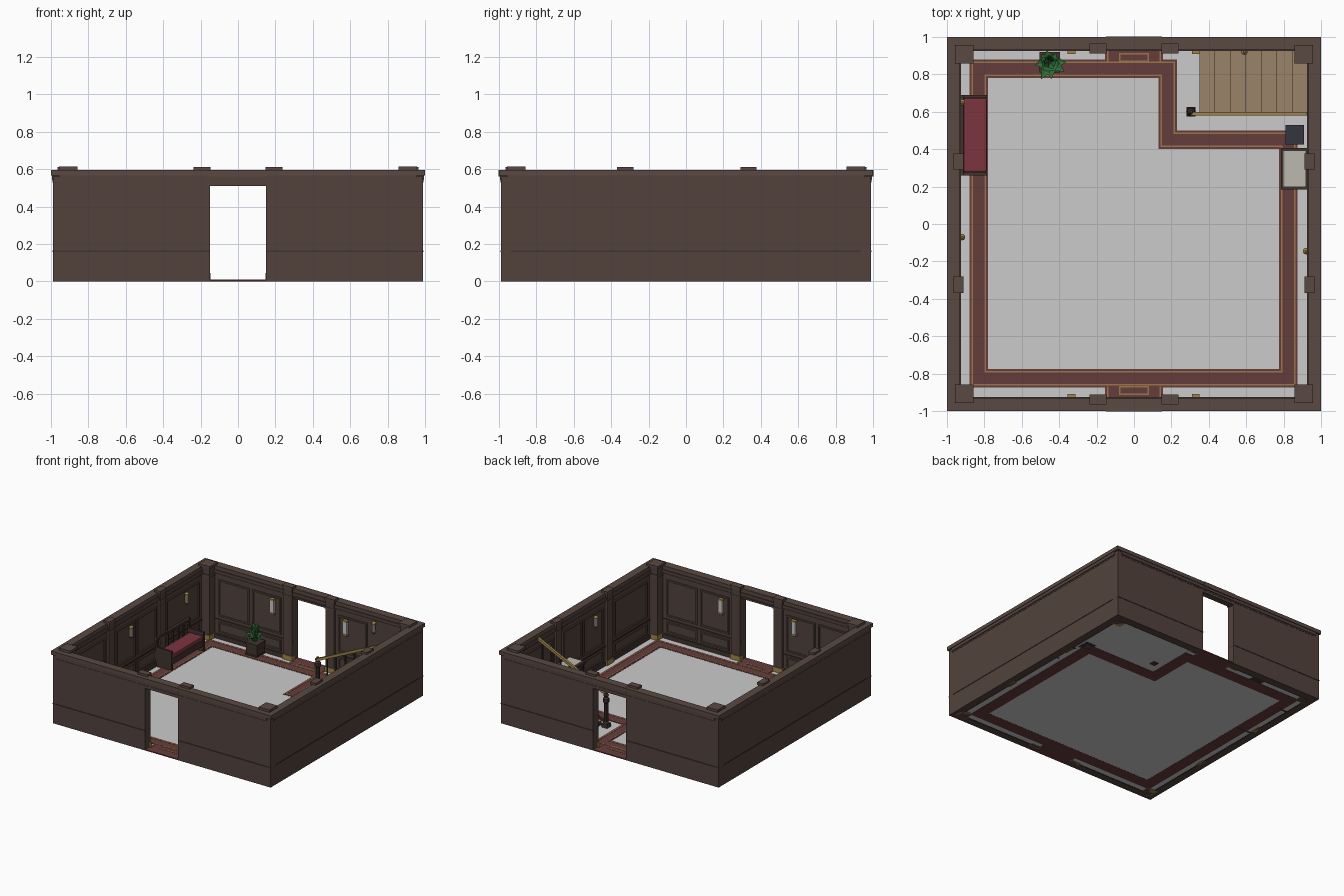
import bpy, bmesh, math, random
from mathutils import Vector, Matrix

if "Cube" in bpy.data.objects:
    bpy.data.objects.remove(bpy.data.objects["Cube"])

random.seed(4)
MATS = {}
COL = dict(wood=(.085, .055, .046), trim=(.10, .066, .054), dark=(.05, .033, .028), carpet=(.13, .045, .045),
           gold=(.36, .23, .07), line=(.33, .18, .07), cushion=(.2, .035, .05), tread=(.32, .23, .14),
           leaf=(.03, .16, .04), navy=(.035, .035, .05), white=(.85, .85, .83), marble=(.5, .48, .42), glass=(.7, .65, .5))


def mat(key):
    if key not in MATS:
        m = bpy.data.materials.new(key)
        m.diffuse_color = (*COL[key], 1)
        m.use_nodes = True
        m.node_tree.nodes["Principled BSDF"].inputs["Base Color"].default_value = m.diffuse_color
        MATS[key] = m
    return MATS[key]


def finish(name, bm, key):
    bmesh.ops.recalc_face_normals(bm, faces=bm.faces)
    me = bpy.data.meshes.new(name)
    bm.to_mesh(me)
    bm.free()
    ob = bpy.data.objects.new(name, me)
    bpy.context.collection.objects.link(ob)
    if key:
        me.materials.append(mat(key))
    return ob


def boxes(name, items, key):
    """items: (x0, x1, y0, y1, z0, z1)"""
    bm = bmesh.new()
    for x0, x1, y0, y1, z0, z1 in items:
        M = Matrix.Translation(((x0+x1)/2, (y0+y1)/2, (z0+z1)/2)) @ Matrix.Diagonal((x1-x0, y1-y0, z1-z0, 1))
        bmesh.ops.create_cube(bm, size=1, matrix=M)
    return finish(name, bm, key)


def lathe(name, spots, profile, key, n=10):
    """stack of cones along z at each spot; profile: (r, z)"""
    bm = bmesh.new()
    for x, y, z in spots:
        for (r0, z0), (r1, z1) in zip(profile, profile[1:]):
            bmesh.ops.create_cone(bm, cap_ends=True, segments=n, radius1=r0, radius2=r1, depth=z1-z0,
                                  matrix=Matrix.Translation((x, y, z+(z0+z1)/2)))
    return finish(name, bm, key)


def side(s, u0, u1, d0, d1, z0, z1):
    """box on wall s, u along the wall, d outward from the centre"""
    return {'front': (u0, u1, -d1, -d0, z0, z1), 'back': (u0, u1, d0, d1, z0, z1),
            'left': (-d1, -d0, u0, u1, z0, z1), 'right': (d0, d1, u0, u1, z0, z1)}[s]


def frame(s, u0, u1, z0, z1, w=.012, d0=.926, d1=.936):
    return [side(s, u0, u1, d0, d1, z0, z0+w), side(s, u0, u1, d0, d1, z1-w, z1),
            side(s, u0, u0+w, d0, d1, z0, z1), side(s, u1-w, u1, d0, d1, z0, z1)]


# Walls, cap rail, cornice, chair rail, baseboard
wall, cap, cornice, rail, base, panels = [], [], [], [], [], []
for s in ('front', 'back', 'left', 'right'):
    fb = s in ('front', 'back')
    spans = [(-.99, -.15), (.15, .99)] if fb else [(-.936, .936)]
    for a, b in spans:
        wall.append(side(s, a, b, .936, .99, 0, .56))
        rail.append(side(s, a, b, .928, .993, .157, .165))
        ia, ib = max(a, -.93), min(b, .93)
        base.append(side(s, ia, ib, .924, .937, 0, .04))
    if fb:
        wall.append(side(s, -.15, .15, .94, .99, .51, .56))
    L = 1.0 if fb else .935
    cap.append(side(s, -L, L, .933, 1.0, .565, .595))
    cornice += [side(s, -.955, .955, .926, .995, .54, .565), side(s, -.95, .95, .93, .992, .528, .536)]
    bays = [(-.83, -.55), (-.52, -.26), (.26, .52), (.55, .83)] if fb else [(-.83, -.4), (-.25, .0), (.02, .27), (.4, .83)]
    for a, b in bays:
        if not (s == 'back' and a > .5):
            panels += frame(s, a, b, .19, .49) + frame(s, a, b, .055, .145)
boxes('wall', wall, 'wood')
boxes('wall_cap', cap, 'trim')
boxes('cornice', cornice, 'wood')
boxes('chair_rail', rail, 'dark')
boxes('baseboard', base, 'dark')
boxes('wall_panel_frame', panels, 'trim')

# Corner columns, door and wall pilasters: shaft, neck, cap, brass foot
shaft, head, foot = [], [], []
for sx in (-1, 1):
    for sy in (-1, 1):
        def column(r, z0, z1):
            x, y = sx*.907, sy*.907
            return (x-r, x+r, y-r, y+r, z0, z1)
        shaft.append(column(.042, 0, .6))
        head += [column(.05, .595, .615), column(.048, .52, .54)]
        foot.append(column(.047, 0, .045))
posts = [(s, u, .045) for s in ('front', 'back') for u in (-.192, .192)]
posts += [(s, u, .043) for s in ('left', 'right') for u in (-.325, .335)]
for s, u, r in posts:
    shaft.append(side(s, u-r+.006, u+r-.006, .917, .94, 0, .6))
    head += [side(s, u-r, u+r, .912, .965, .59, .612), side(s, u-r, u+r, .914, .94, .52, .535)]
    foot.append(side(s, u-r, u+r, .912, .945, 0, .045))
boxes('column_shaft', shaft, 'wood')
boxes('column_cap', head, 'trim')
boxes('column_foot', foot, 'gold')
boxes('door_lintel', [side(s, -.15, .15, .937, 1.002, .56, .597) for s in ('front', 'back')], 'trim')

# Floor and carpet runner with gold lines
boxes('floor_border', [(-.936, .936, -.936, .936, .002, .005)], 'white')
LOOP = [Vector(p) for p in ((-.83, -.825), (.825, -.825), (.825, .45), (.18, .45), (.18, .83), (-.83, .83))]


def offset(o):
    out = []
    for i, p in enumerate(LOOP):
        a, b = (p-LOOP[i-1]).normalized(), (LOOP[(i+1) % len(LOOP)]-p).normalized()
        out.append(p + o*Vector((-a.y-b.y, a.x+b.x)))
    return out


def ring(name, a, b, z0, z1, key):
    bm = bmesh.new()
    A, B = offset(a), offset(b)
    V = [[bm.verts.new((*p, z)) for p in P] for P, z in ((A, z0), (B, z0), (B, z1), (A, z1))]
    n = len(A)
    for i in range(n):
        j = (i+1) % n
        for k in range(4):
            m = (k+1) % 4
            bm.faces.new((V[k][i], V[k][j], V[m][j], V[m][i]))
    return finish(name, bm, key)


bm = bmesh.new()
f = bm.faces.new([bm.verts.new((*p, .001)) for p in offset(.048)])
up = bmesh.ops.extrude_face_region(bm, geom=[f])['geom']
bmesh.ops.translate(bm, vec=(0, 0, .005), verts=[v for v in up if isinstance(v, bmesh.types.BMVert)])
finish('floor_centre', bm, None)
ring('carpet', -.05, .05, 0, .008, 'carpet')
ring('carpet_line_outer', -.038, -.03, .007, .01, 'line')
ring('carpet_line_inner', .03, .038, .007, .01, 'line')
mats, lines = [], []
for s in ('front', 'back'):
    mats.append(side(s, -.155, .155, .87, .99, 0, .008))
    lines += frame(s, -.08, .08, .007, .01, .008, .865, .91)[2:]
    lines += [side(s, -.08, .08, d, d+.008, .007, .01) for d in (.865, .905)]
    lines += [side(s, u-.004, u+.004, .87, .935, .007, .01) for u in (-.14, .14)]
boxes('door_mat', mats, 'carpet')
boxes('door_mat_line', lines, 'line')

# Bench
boxes('bench_frame', [(-.93, -.785, .26, .275, 0, .165), (-.93, -.785, .675, .69, 0, .165),
                      (-.93, -.79, .275, .675, .075, .1), (-.8, -.79, .275, .675, .05, .1),
                      (-.935, -.912, .26, .69, .225, .245)]
      + [(-.93, -.917, y, y+.014, .1, .225) for y in [.262 + .0686*i for i in range(7)]], 'dark')
cushion = boxes('bench_cushion', [(-.912, -.787, .277, .673, .1, .135)], 'cushion')
bev = cushion.modifiers.new('soft_edge', 'BEVEL')
bev.width, bev.segments = .008, 2

# Staircase with balustrade
N, X0, W, H = 7, .355, .0825, .045
boxes('stair_step', [(X0+i*W, .945, .59, .936, .004, (i+1)*H-.008) for i in range(N)], 'dark')
boxes('stair_tread', [(X0+i*W-.006, X0+(i+1)*W, .585, .936, (i+1)*H-.008, (i+1)*H) for i in range(N)], 'tread')
slope = .47
lathe('newel_post', [(.305, .6, 0)], [(.026, 0), (.026, .04), (.016, .05), (.016, .2), (.024, .21), (.024, .24),
                                      (.014, .25), (.022, .265), (.008, .285)], 'dark', 8)
boxes('newel_base', [(.28, .33, .575, .625, 0, .035)], 'dark')
for nm, z0, r, key in (('handrail', .265, .01, 'gold'), ('stair_stringer', .03, .008, 'dark')):
    p, q = Vector((.305, .59, z0)), Vector((.93, .59, z0+.625*slope))
    bm = bmesh.new()
    bmesh.ops.create_cube(bm, size=1, matrix=Matrix.Translation((p+q)/2) @ (q-p).to_track_quat('X', 'Z').to_matrix().to_4x4()
                          @ Matrix.Diagonal(((q-p).length, 2*r, 2*r, 1)))
    finish(nm, bm, key)
boxes('baluster', [(x-.005, x+.005, .587, .597, (i+1)*H, .265+(x-.305)*slope)
                   for i in range(N) for x in [X0+(i+.5)*W]], 'dark')

# Side table with stone top, and bin
boxes('table_frame', [(.785, .925, .185, .405, .235, .255)]
      + [(x, x+.016, y, y+.016, 0, .235) for x in (.792, .905) for y in (.192, .382)]
      + [(.795, .918, .195, .395, .205, .235), (.8, .915, .2, .39, .05, .062)], 'dark')
boxes('table_top', [(.8, .918, .2, .39, .25, .262)], 'marble')
boxes('bin', [(.815, .905, .43, .525, 0, .19), (.811, .909, .426, .529, .19, .205)], 'navy')

# Potted plant
PX, PY = -.45, .865
boxes('planter', [(PX-.05, PX+.05, PY-.05, PY+.05, .01, .105), (PX-.055, PX+.055, PY-.055, PY+.055, .095, .11),
                  (PX-.054, PX+.054, PY-.054, PY+.054, 0, .02)], 'dark')
bm = bmesh.new()
for i in range(14):
    a = i*2.4
    outer = i < 8
    reach, rise = (.095, .06) if outer else (.04, .15)
    reach *= random.uniform(.85, 1.15)
    d, t = Vector((math.cos(a), math.sin(a), 0)), Vector((-math.sin(a), math.cos(a), 0))
    if d.y > 0:
        reach *= 1-.4*d.y
    o = Vector((PX, PY, .105))
    root, tip = o+d*.005, o+d*reach+Vector((0, 0, rise))
    mid = o+d*reach*.5+Vector((0, 0, rise*.85 if outer else rise*.6))
    w = .026
    pts = [bm.verts.new(p) for p in (root, mid+t*w+Vector((0, 0, .008)), tip, mid-t*w+Vector((0, 0, .008)), mid)]
    for q in ((0, 1, 4), (1, 2, 4), (2, 3, 4), (3, 0, 4)):
        bm.faces.new([pts[k] for k in q])
finish('plant_leaves', bm, 'leaf')

# Brass wall lamps and flat glass lamps
spots = [(-.92, .65, .37), (-.92, -.07, .37), (.92, -.145, .37), (.59, .922, .43)]
lathe('brass_lamp', spots, [(.008, 0), (.017, .012), (.017, .02)], 'gold')
lathe('brass_lamp_glass', spots, [(.014, .02), (.014, .078)], 'glass')
lathe('brass_lamp_cap', spots, [(.018, .078), (.018, .086), (.005, .1)], 'gold')
flat = [(s, u) for s in ('front', 'back') for u in (-.335, .33)]
boxes('flat_lamp_glass', [side(s, u-.018, u+.018, .914, .93, .355, .455) for s, u in flat], 'white')
boxes('flat_lamp_mount', [side(s, u-.021, u+.021, .91, .937, z, z+.014) for s, u in flat for z in (.342, .455)], 'gold')
